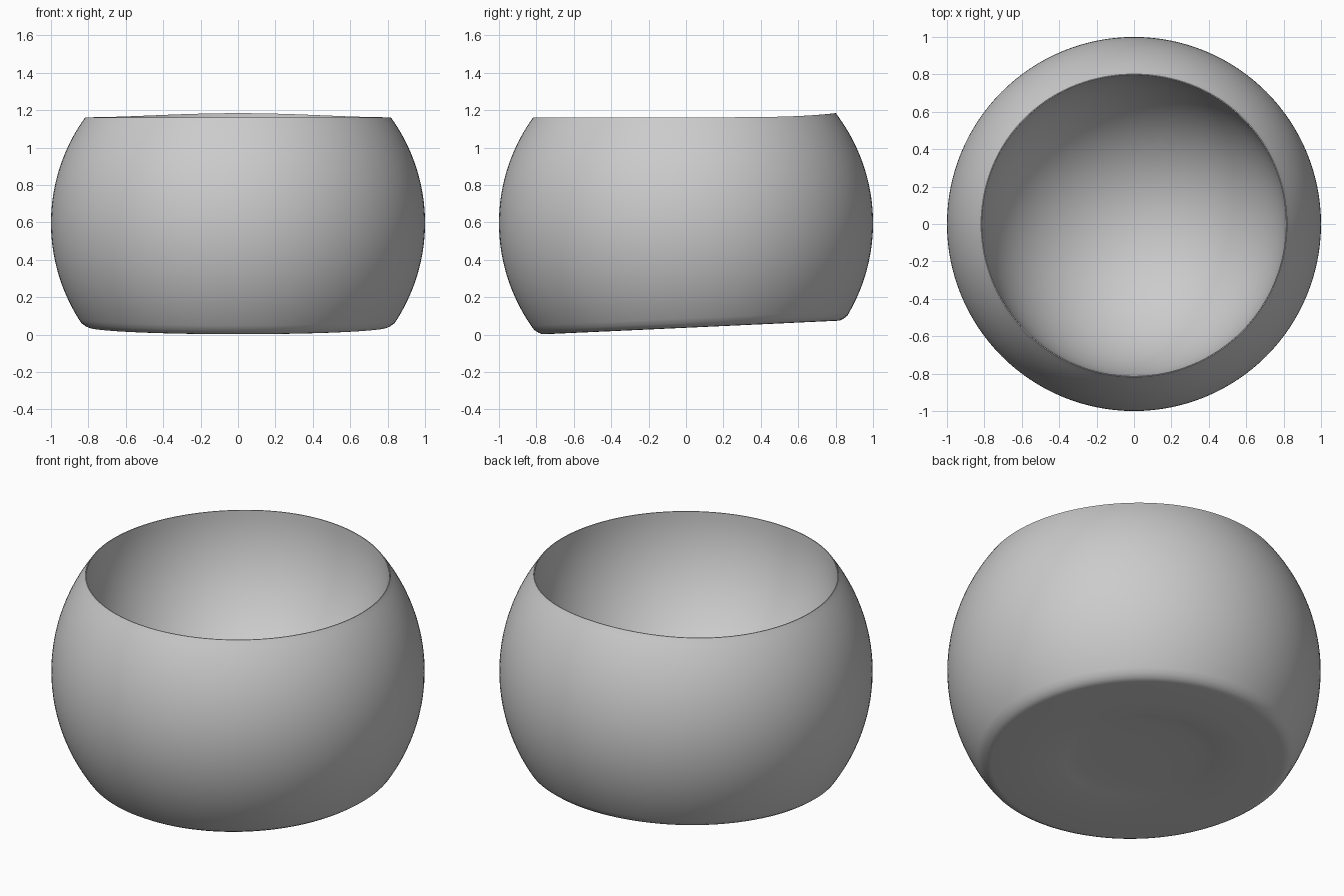
import bpy, bmesh
from math import sin, cos, asin, sqrt, pi

cube = bpy.data.objects.get("Cube")
if cube:
    bpy.data.objects.remove(cube)

SEGMENTS = 128
CENTRE = 0.597        # height of the outer wall's widest point
HALF = 0.98           # vertical half-axis of the outer wall
FLOOR = 0.34          # height of the hollow's lowest point
RECESS_Y = 0.05       # the underside recess sits a little toward the back


def base_z(y):
    """Slightly tilted underside."""
    return 0.037 + 0.046 * y


def rim_z(a):
    """Rim height, rising gently toward the back."""
    return 1.162 + 0.022 * max(0, sin(a)) ** 4


def section(a):
    """Radius and height pairs from the underside, over the rim, to the floor."""
    s = sin(a)
    pts = []
    # underside with a shallow recess
    for r, lift in ((0.2, 0.02), (0.34, 0.018), (0.4, 0.012), (0.46, 0.002), (0.6, 0)):
        pts.append((r, base_z(r * s) + lift))
    # rounded foot edge
    edge = base_z(0.83 * s)
    foot = sqrt(1 - ((edge - CENTRE) / HALF) ** 2)
    for inset, lift in ((0.04, 0), (0.02, 0.002), (0.005, 0.009)):
        pts.append((foot - inset, base_z((foot - inset) * s) + lift))
    # outer rounded wall
    top = rim_z(a)
    lo = asin((edge + 0.025 - CENTRE) / HALF)
    hi = asin((top - 0.005 - CENTRE) / HALF)
    for i in range(41):
        t = lo + (hi - lo) * i / 40
        pts.append((cos(t), CENTRE + HALF * sin(t)))
    # thin rim
    inner = cos(hi) - 0.008
    pts.append((inner + 0.005, top))
    # hemispherical hollow
    for i in range(32):
        t = pi / 2 * i / 32
        pts.append((inner * cos(t), top - (top - FLOOR) * sin(t)))
    return pts


# sweep the section around the vertical axis
bm = bmesh.new()
columns = []
for k in range(SEGMENTS):
    a = 2 * pi * k / SEGMENTS
    columns.append([bm.verts.new((r * cos(a), r * sin(a), z)) for r, z in section(a)])
# shift the recess rings off centre
for column in columns:
    for v in column[:4]:
        v.co.y += RECESS_Y
underside = bm.verts.new((0, RECESS_Y, base_z(0) + 0.02))
floor = bm.verts.new((0, 0, FLOOR))
for k in range(SEGMENTS):
    c, d = columns[k], columns[(k + 1) % SEGMENTS]
    for i in range(len(c) - 1):
        bm.faces.new((c[i], d[i], d[i + 1], c[i + 1]))
    bm.faces.new((underside, d[0], c[0]))
    bm.faces.new((floor, c[-1], d[-1]))
bmesh.ops.recalc_face_normals(bm, faces=bm.faces)

mesh = bpy.data.meshes.new("round_bowl")
bm.to_mesh(mesh)
bm.free()
bowl = bpy.data.objects.new("round_bowl", mesh)
bpy.context.collection.objects.link(bowl)

# smooth surfaces with a crisp rim
bpy.ops.object.select_all(action='DESELECT')
bowl.select_set(True)
bpy.context.view_layer.objects.active = bowl
bpy.ops.object.shade_smooth_by_angle(angle=pi / 6)
